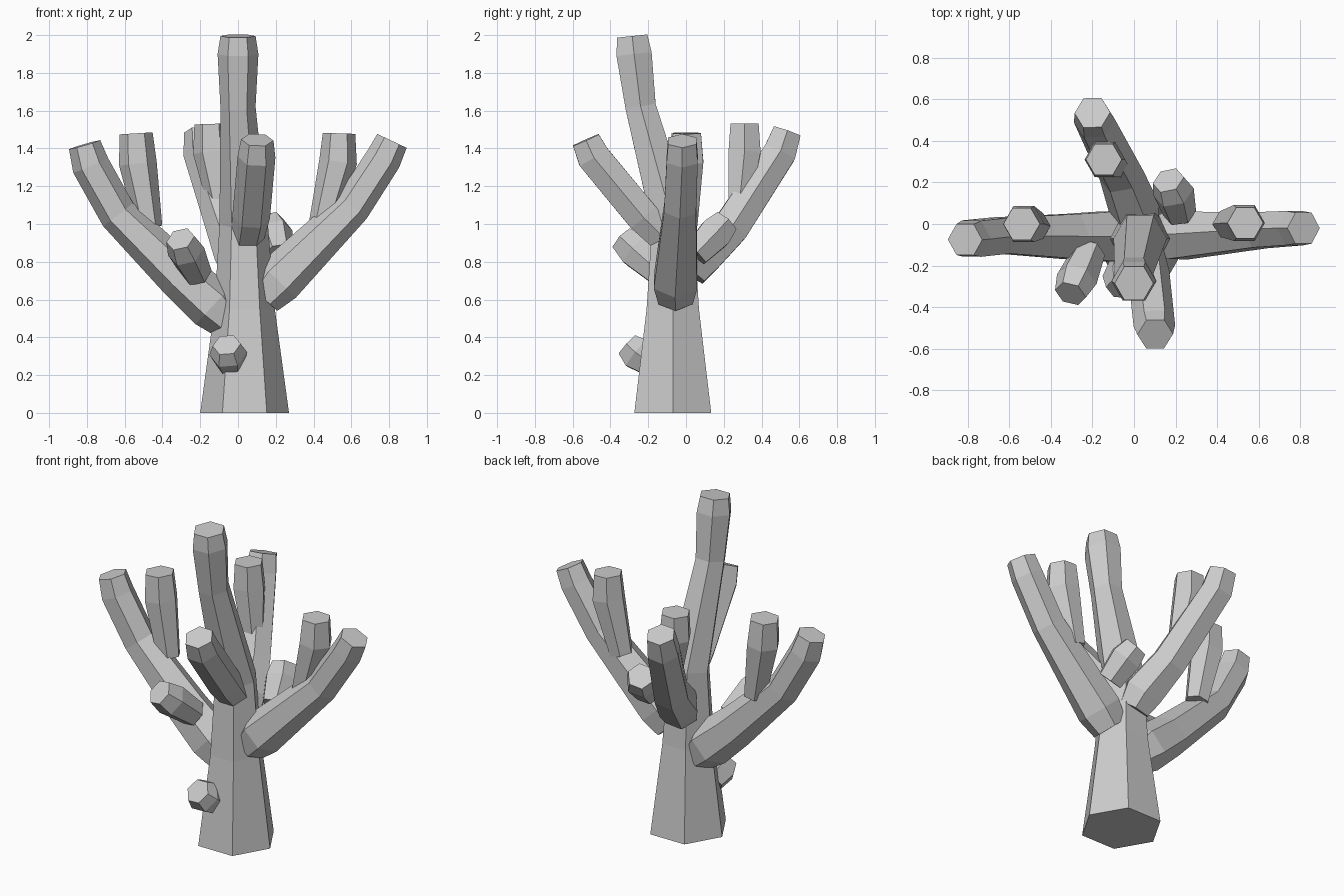
import bpy, bmesh, math
from mathutils import Vector

SIDES = 6


def limb(name, path):
    """Closed six-sided tube through (x, y, z, radius) stations, mitred at each bend."""
    pts = [Vector(p[:3]) for p in path]
    bm = bmesh.new()
    rings = []
    for i, p in enumerate(path):
        t = Vector((0, 0, 0))
        if i > 0:
            t += (pts[i] - pts[i - 1]).normalized()
        if i < len(pts) - 1:
            t += (pts[i + 1] - pts[i]).normalized()
        t.normalize()
        u = Vector((1, 0, 0))
        u = (u - t * u.dot(t)).normalized()      # one corner always points along x
        v = t.cross(u)
        ring = []
        for k in range(SIDES):
            a = math.tau * k / SIDES
            ring.append(bm.verts.new(pts[i] + p[3] * (u * math.cos(a) + v * math.sin(a))))
        rings.append(ring)
    for a, b in zip(rings, rings[1:]):
        for k in range(SIDES):
            n = (k + 1) % SIDES
            bm.faces.new((a[k], a[n], b[n], b[k]))
    bm.faces.new(rings[0][::-1])
    bm.faces.new(rings[-1])
    bmesh.ops.recalc_face_normals(bm, faces=bm.faces)
    me = bpy.data.meshes.new(name)
    bm.to_mesh(me)
    bm.free()
    ob = bpy.data.objects.new(name, me)
    bpy.context.collection.objects.link(ob)
    return ob


# Trunk, flared at the base and leaning forward at the top
limb("trunk", [(0.035, -0.07, 0, 0.235), (0.035, -0.07, 0.55, 0.16),
               (0.03, -0.07, 1.0, 0.128), (0.0, -0.24, 1.62, 0.093),
               (0.0, -0.275, 1.9, 0.108), (0.0, -0.285, 1.995, 0.093)])

# Four main branches
limb("left_branch", [(-0.05, -0.06, 0.49, 0.11), (-0.13, -0.06, 0.57, 0.138),
                     (-0.30, -0.06, 0.72, 0.125), (-0.635, -0.055, 1.05, 0.1),
                     (-0.78, -0.07, 1.31, 0.1), (-0.812, -0.075, 1.42, 0.086)])
limb("right_branch", [(0.13, -0.055, 0.61, 0.105), (0.21, -0.055, 0.70, 0.132),
                      (0.605, -0.03, 1.09, 0.098), (0.77, -0.02, 1.345, 0.095),
                      (0.815, -0.02, 1.44, 0.086)])
limb("back_branch", [(0.02, 0.02, 0.74, 0.1), (0.0, 0.08, 0.83, 0.125),
                     (-0.06, 0.235, 0.98, 0.11), (-0.19, 0.495, 1.375, 0.1),
                     (-0.2, 0.535, 1.49, 0.086)])
limb("front_branch", [(0.05, -0.12, 0.93, 0.09), (0.07, -0.23, 1.04, 0.1),
                      (0.098, -0.49, 1.355, 0.1), (0.102, -0.53, 1.445, 0.086)])

# Upright twigs growing from the branches
limb("left_twig", [(-0.47, -0.01, 0.98, 0.07), (-0.53, 0.0, 1.32, 0.1),
                   (-0.54, 0.0, 1.48, 0.088)])
limb("right_twig", [(0.445, 0.0, 1.0, 0.07), (0.53, 0.005, 1.33, 0.1),
                    (0.535, 0.005, 1.48, 0.086)])
limb("back_twig", [(-0.09, 0.28, 1.08, 0.065), (-0.14, 0.31, 1.38, 0.098),
                   (-0.145, 0.31, 1.53, 0.086)])

# Short stubs
limb("left_stub", [(-0.215, -0.13, 0.735, 0.08), (-0.275, -0.265, 0.855, 0.1),
                   (-0.305, -0.335, 0.92, 0.078)])
limb("low_stub", [(-0.04, -0.19, 0.265, 0.08), (-0.052, -0.26, 0.315, 0.1),
                  (-0.06, -0.31, 0.36, 0.075)])
limb("back_stub", [(0.22, 0.05, 0.84, 0.08), (0.19, 0.155, 0.95, 0.1),
                   (0.165, 0.21, 1.01, 0.078)])
